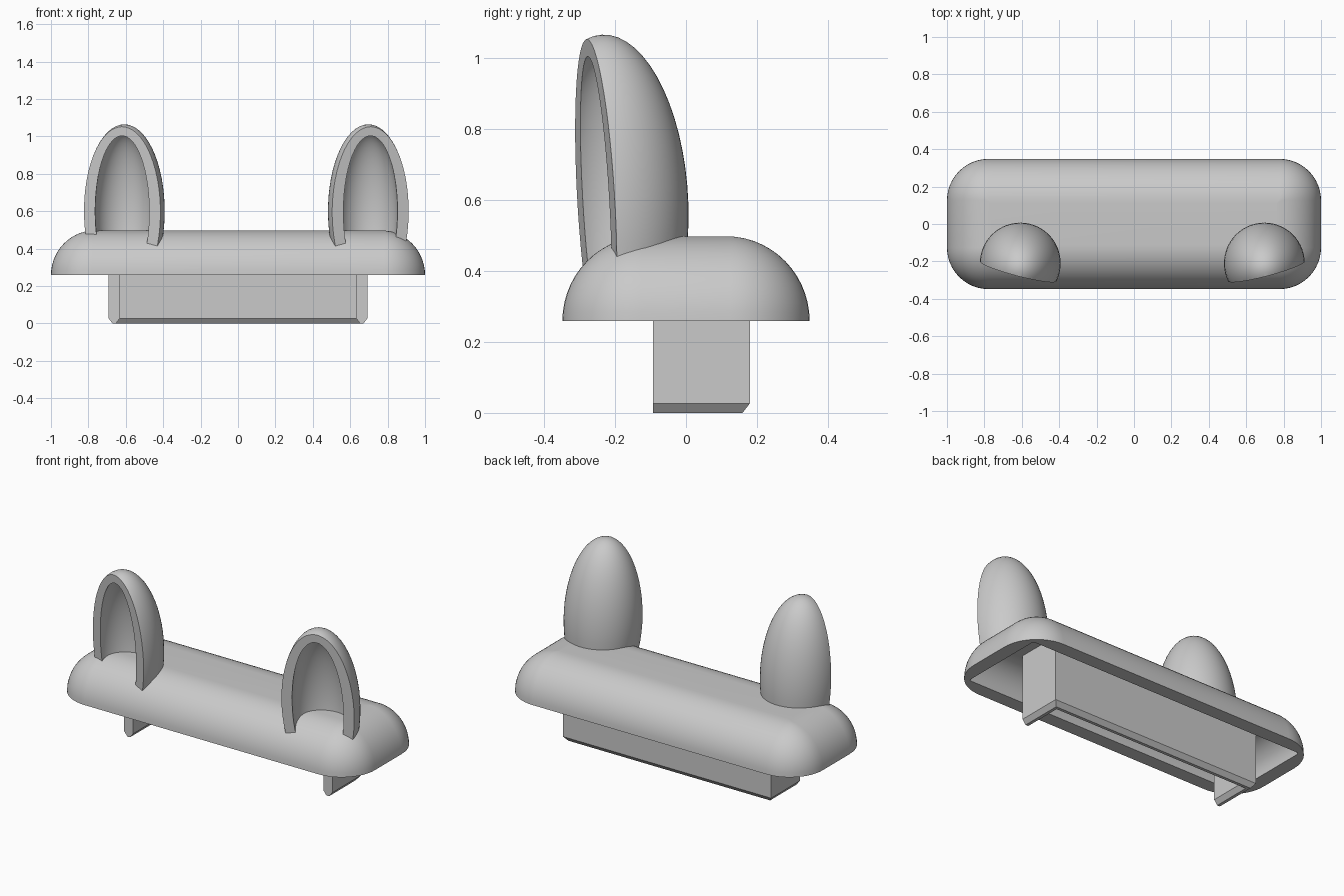
import bpy, bmesh, math
from mathutils import Matrix, Vector

if "Cube" in bpy.data.objects:
    bpy.data.objects.remove(bpy.data.objects["Cube"], do_unlink=True)

grey = bpy.data.materials.new("light grey plastic")
grey.use_nodes = True
colour = (0.59, 0.59, 0.59, 1)
grey.diffuse_color = colour
grey.node_tree.nodes["Principled BSDF"].inputs["Base Color"].default_value = colour


def finish(bm, name):
    bmesh.ops.remove_doubles(bm, verts=bm.verts, dist=1e-5)
    bmesh.ops.recalc_face_normals(bm, faces=bm.faces)
    mesh = bpy.data.meshes.new(name)
    bm.to_mesh(mesh)
    bm.free()
    mesh.materials.append(grey)
    obj = bpy.data.objects.new(name, mesh)
    bpy.context.collection.objects.link(obj)
    return obj


def activate(obj):
    bpy.ops.object.select_all(action="DESELECT")
    obj.select_set(True)
    bpy.context.view_layer.objects.active = obj


def smooth(obj):
    activate(obj)
    bpy.ops.object.shade_smooth_by_angle(angle=math.radians(30))


def loft(rings, caps=True):
    """Skin a stack of equal-length point loops."""
    bm = bmesh.new()
    loops = [[bm.verts.new(p) for p in ring] for ring in rings]
    for a, b in zip(loops, loops[1:]):
        for i in range(len(a)):
            j = (i + 1) % len(a)
            bm.faces.new((a[i], a[j], b[j], b[i]))
    if caps:
        bm.faces.new(loops[0])
        bm.faces.new(loops[-1])
    return bm


def rounded_rect(hx, hy, r, z, n=12):
    pts = []
    for q, (sx, sy) in enumerate(((1, 1), (-1, 1), (-1, -1), (1, -1))):
        for i in range(n + 1):
            a = math.pi / 2 * (q + i / n)
            pts.append((sx * (hx - r) + r * math.cos(a), sy * (hy - r) + r * math.sin(a), z))
    return pts


def dome(hx, hy, corner, fillet, base, top, steps=14):
    """Rounded rectangle rings that curve inwards from base to top."""
    rings = []
    for i in range(steps + 1):
        a = math.pi / 2 * i / steps
        d = fillet * (1 - math.cos(a))
        rings.append(rounded_rect(hx - d, hy - d, max(corner - d, 0.002),
                                  base + (top - base) * math.sin(a)))
    return rings


# Hollow domed base with an even wall
BASE_Z, TOP_Z, WALL = 0.258, 0.497, 0.083
outer = dome(1.0, 0.348, 0.222, 0.235, BASE_Z, TOP_Z)
inner = dome(1.0 - WALL, 0.348 - WALL, 0.015, 0.235 - WALL, BASE_Z, TOP_Z - WALL)
smooth(finish(loft(outer[::-1] + inner), "base_shell"))
cutter = finish(loft(outer), "ear_trim_cutter")
cutter.hide_render = True


# U-shaped clip under the base, open to the front, chamfered along the bottom
def clip_outline(c, z):
    ow, iw, ob, ib, front = 0.692 - c, 0.632 + c, 0.18 - c, 0.12 + c, -0.093
    return [(ow, front, z), (ow, ob, z), (-ow, ob, z), (-ow, front, z),
            (-iw, front, z), (-iw, ib, z), (iw, ib, z), (iw, front, z)]


finish(loft([clip_outline(0, 0.425), clip_outline(0, 0.027), clip_outline(0.021, 0)]), "clip")


# Ear cups: hollow half ellipsoids, cut open on the outward-turned side and
# leaning slightly forwards
def arc(radius, height, low, steps=20):
    start = math.asin(low / height)
    angles = [start + (math.pi / 2 - start) * i / steps for i in range(steps + 1)]
    return [(radius * math.cos(a), height * math.sin(a)) for a in angles]


def ear(name, x, side, segments=56):
    low = -0.26
    wall_outer = arc(0.216, 0.465, low)
    wall_inner = arc(0.156, 0.424, low)
    rings = [[(r * math.cos(2 * math.pi * i / segments),
               r * math.sin(2 * math.pi * i / segments), h)
              for i in range(segments)]
             for r, h in wall_outer[::-1] + wall_inner]
    bm = loft(rings, caps=False)
    bmesh.ops.remove_doubles(bm, verts=bm.verts, dist=1e-5)
    bmesh.ops.bisect_plane(
        bm, geom=bm.verts[:] + bm.edges[:] + bm.faces[:], dist=1e-6,
        plane_co=Vector((0, -0.046, 0)), plane_no=Vector((side * 0.25, -0.97, 0)),
        clear_outer=True)
    bmesh.ops.remove_doubles(bm, verts=bm.verts, dist=1e-5)
    bmesh.ops.holes_fill(bm, edges=[e for e in bm.edges if e.is_boundary], sides=0)
    bmesh.ops.triangulate(bm, faces=[f for f in bm.faces if len(f.verts) > 4])
    lean = Matrix.Rotation(0.058, 4, "X")
    bm.transform(Matrix.Translation((x, -0.21, 0.6)) @ lean)
    obj = finish(bm, name)
    # Trim the foot to the curve of the base
    mod = obj.modifiers.new("trim", "BOOLEAN")
    mod.operation, mod.solver, mod.object = "DIFFERENCE", "EXACT", cutter
    activate(obj)
    bpy.ops.object.modifier_apply(modifier="trim")
    smooth(obj)


ear("right_ear", -0.608, -1)
ear("left_ear", 0.697, 1)
bpy.data.objects.remove(cutter, do_unlink=True)
